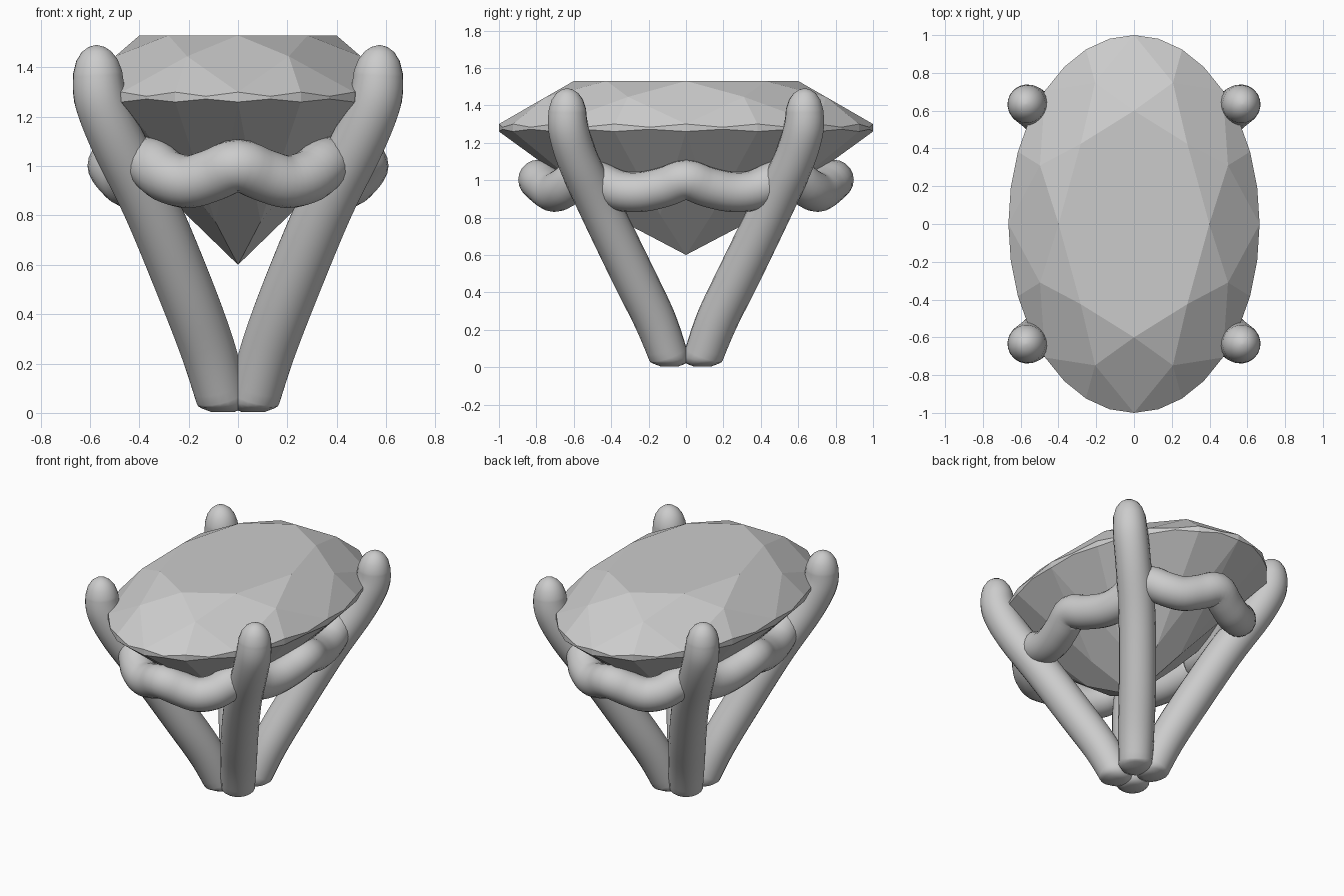
import bpy
import math
from mathutils import Vector

if "Cube" in bpy.data.objects:
    bpy.data.objects.remove(bpy.data.objects["Cube"])


def make_object(name, verts, faces, smooth):
    mesh = bpy.data.meshes.new(name)
    mesh.from_pydata(verts, [], faces)
    mesh.polygons.foreach_set("use_smooth", [smooth] * len(faces))
    mesh.update()
    obj = bpy.data.objects.new(name, mesh)
    bpy.context.collection.objects.link(obj)
    return obj


def spline(points, steps, closed=False):
    """Catmull-Rom through (x, y, z, radius) points."""
    pts = [Vector(p) for p in points]
    n = len(pts)
    get = (lambda i: pts[i % n]) if closed else (lambda i: pts[max(0, min(n - 1, i))])
    out = []
    for i in range(n if closed else n - 1):
        a, b, c, d = (get(i + k) for k in (-1, 0, 1, 2))
        for s in range(steps):
            t = s / steps
            out.append(0.5 * (2 * b + (c - a) * t + (2 * a - 5 * b + 4 * c - d) * t * t
                              + (3 * b - a - 3 * c + d) * t ** 3))
    if not closed:
        out.append(pts[-1])
    return out


def tube(name, path, ref, closed=False, sides=20):
    """Sweep a circle along a path of (x, y, z, radius)."""
    n, verts, faces = len(path), [], []
    for i, p in enumerate(path):
        if closed:
            a, b = path[i - 1], path[(i + 1) % n]
        else:
            a, b = path[max(i - 1, 0)], path[min(i + 1, n - 1)]
        tan = (b.xyz - a.xyz).normalized()
        u = tan.cross(ref).normalized()
        v = tan.cross(u)
        for k in range(sides):
            w = 2 * math.pi * k / sides
            verts.append(p.xyz + p.w * (u * math.cos(w) + v * math.sin(w)))
    for i in range(n if closed else n - 1):
        r0, r1 = i * sides, ((i + 1) % n) * sides
        for k in range(sides):
            m = (k + 1) % sides
            faces.append((r0 + k, r0 + m, r1 + m, r1 + k))
    if not closed:
        faces.append(tuple(reversed(range(sides))))
        faces.append(tuple(range((n - 1) * sides, n * sides)))
    return make_object(name, verts, faces, True)


# Oval brilliant-cut stone
RX, RY = 0.665, 1.0


def oval(deg, r, z):
    a = math.radians(deg)
    return (RX * r * math.cos(a), RY * r * math.sin(a), z)


table = [oval(45 * j, 0.6, 1.53) for j in range(8)]
star = [oval(45 * j + 22.5, 0.81, 1.445) for j in range(8)]
upper = [oval(11.25 * k, 1, 1.30 if k % 2 == 0 else 1.283) for k in range(32)]
lower = [oval(11.25 * k, 1, 1.26 if k % 2 == 0 else 1.272) for k in range(32)]
pav = [oval(45 * j + 22.5, 0.36, 0.775 if j in (1, 2, 5, 6) else 0.815) for j in range(8)]
T, S, U, L, P, CULET = 0, 8, 16, 48, 80, 88
faces = [tuple(range(8))]
for j in range(8):
    nj, pj, g = (j + 1) % 8, (j - 1) % 8, 4 * j
    e = (g + 4) % 32
    faces += [
        (T + j, S + j, T + nj),
        (T + j, S + pj, U + g, S + j),
        (S + j, U + g, U + g + 1, U + g + 2),
        (S + j, U + g + 2, U + g + 3, U + e),
        (CULET, P + j, L + g, P + pj),
        (P + j, L + g + 2, L + g + 1, L + g),
        (P + j, L + e, L + g + 3, L + g + 2),
    ]
for k in range(32):
    m = (k + 1) % 32
    faces.append((U + k, L + k, L + m, U + m))
make_object("oval_stone", table + star + upper + lower + pav + [(0, 0, 0.6)], faces, False)

# Four prongs: rounded foot, leaning shaft, domed tip
foot = [(0.062, 0.088, 0.003, 0.045), (0.062, 0.088, 0.018, 0.085)]
shaft = [(0.062, 0.088, 0.045, 0.104), (0.12, 0.165, 0.25, 0.112), (0.213, 0.287, 0.5, 0.115),
         (0.355, 0.452, 0.84, 0.114), (0.488, 0.575, 1.1, 0.11), (0.556, 0.628, 1.27, 0.108),
         (0.569, 0.634, 1.38, 0.1)]
tip = [(0.572, 0.635, 1.43, 0.084), (0.573, 0.635, 1.464, 0.06),
       (0.573, 0.635, 1.483, 0.033), (0.573, 0.635, 1.49, 0.006)]
path = [Vector(p) for p in foot] + spline(shaft, 5) + [Vector(p) for p in tip]
prongs = tube("prongs", path, Vector((-0.75, 0.66, 0)))
mirror = prongs.modifiers.new("mirror", 'MIRROR')
mirror.use_axis = (True, True, False)
mirror.use_mirror_merge = False

# Wavy gallery rail passing behind the prongs, leaning in at each dip
quarter = [(0, 0.79, 1.002), (0.1, 0.75, 0.965), (0.2, 0.705, 0.937), (0.29, 0.65, 0.96),
           (0.355, 0.575, 1.01), (0.392, 0.48, 0.995), (0.415, 0.36, 0.945),
           (0.44, 0.24, 0.937), (0.475, 0.11, 0.965), (0.503, 0, 1.002)]
half = quarter + [(x, -y, z) for x, y, z in reversed(quarter[:-1])]
loop = half + [(-x, y, z) for x, y, z in reversed(half[1:-1])]
tube("gallery_rail", spline([(*p, 0.107) for p in loop], 4, True), Vector((0, 0, 1)), True)
